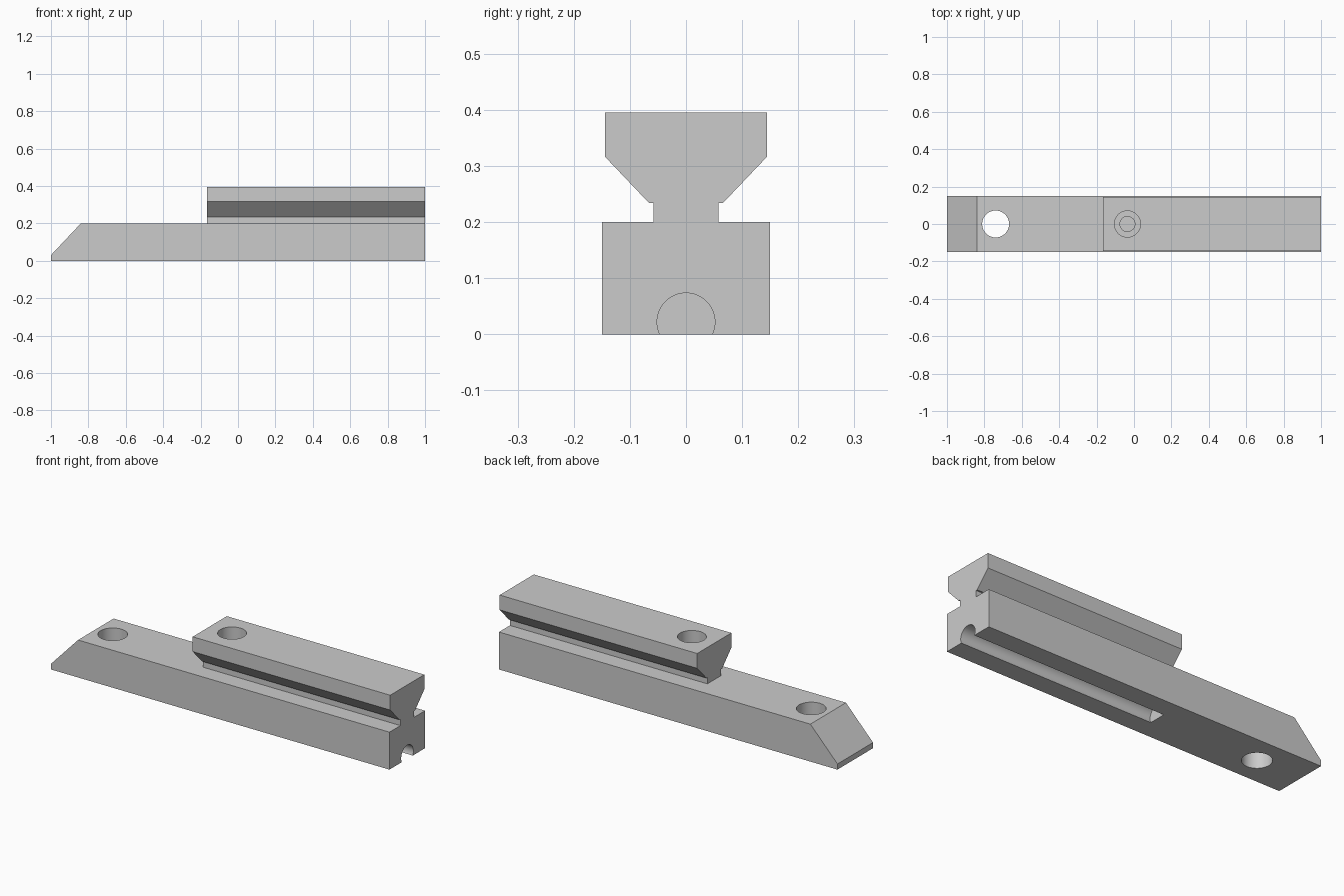
import bpy, bmesh, math
from mathutils import Vector

scene = bpy.context.scene
cube = bpy.data.objects.get("Cube")
if cube:
    bpy.data.objects.remove(cube, do_unlink=True)

grey = bpy.data.materials.new("plain grey")
grey.use_nodes = True
colour = (0.6, 0.6, 0.6, 1)
grey.diffuse_color = colour
grey.node_tree.nodes["Principled BSDF"].inputs["Base Color"].default_value = colour


def prism(name, outline, sweep):
    """Extrude a closed outline of 3D points along a sweep vector."""
    bm = bmesh.new()
    face = bm.faces.new([bm.verts.new(p) for p in outline])
    new = bmesh.ops.extrude_face_region(bm, geom=[face])["geom"]
    moved = [v for v in new if isinstance(v, bmesh.types.BMVert)]
    bmesh.ops.translate(bm, verts=moved, vec=Vector(sweep))
    bmesh.ops.recalc_face_normals(bm, faces=bm.faces)
    mesh = bpy.data.meshes.new(name)
    bm.to_mesh(mesh)
    bm.free()
    mesh.materials.append(grey)
    obj = bpy.data.objects.new(name, mesh)
    scene.collection.objects.link(obj)
    return obj


def circle(radius, sides=64):
    steps = [2 * math.pi * i / sides for i in range(sides)]
    return [(radius * math.cos(a), radius * math.sin(a)) for a in steps]


def bore(name, x, radius, bottom, top):
    ring = [(x + u, v, bottom) for u, v in circle(radius)]
    return prism(name, ring, (0, 0, top - bottom))


def combine(target, tool, operation):
    """Apply a boolean and discard the tool object."""
    tool.hide_render = True
    mod = target.modifiers.new(operation.lower(), "BOOLEAN")
    mod.operation, mod.solver, mod.object = operation, "EXACT", tool
    bpy.context.view_layer.objects.active = target
    bpy.ops.object.modifier_apply(modifier=mod.name)
    bpy.data.objects.remove(tool, do_unlink=True)


# Long base bar with a sloped nose
side = [(-1, 0), (1, 0), (1, 0.2), (-0.84, 0.2), (-1, 0.03)]
body = prism("slotted_rail_block", [(x, -0.15, z) for x, z in side], (0, 0.3, 0))

# Dovetail rail on a narrow neck, sunk into the bar
half = [(0.058, 0.15), (0.058, 0.234), (0.066, 0.234), (0.144, 0.316), (0.144, 0.395)]
section = half + [(-y, z) for y, z in reversed(half)]
rail = prism("dovetail_rail", [(-0.167, y, z) for y, z in section], (1.167, 0, 0))
combine(body, rail, "UNION")

# Round-topped groove under the bar, open at the rail end
ring = [(-0.14, u, v + 0.022) for u, v in circle(0.0515)]
combine(body, prism("groove_cutter", ring, (1.3, 0, 0)), "DIFFERENCE")

# Through hole in the nose, stepped blind hole in the rail
combine(body, bore("nose_hole_cutter", -0.74, 0.072, -0.1, 0.3), "DIFFERENCE")
combine(body, bore("counterbore_cutter", -0.035, 0.07, 0.26, 0.5), "DIFFERENCE")
combine(body, bore("pilot_hole_cutter", -0.035, 0.04, 0.12, 0.3), "DIFFERENCE")

# Merge coplanar faces and shade the bores smooth
bm = bmesh.new()
bm.from_mesh(body.data)
bmesh.ops.remove_doubles(bm, verts=bm.verts, dist=0.0001)
bmesh.ops.dissolve_limit(bm, angle_limit=0.01, verts=bm.verts, edges=bm.edges)
bm.to_mesh(body.data)
bm.free()
bpy.ops.object.select_all(action="DESELECT")
body.select_set(True)
bpy.context.view_layer.objects.active = body
bpy.ops.object.shade_smooth_by_angle(angle=math.radians(30))
